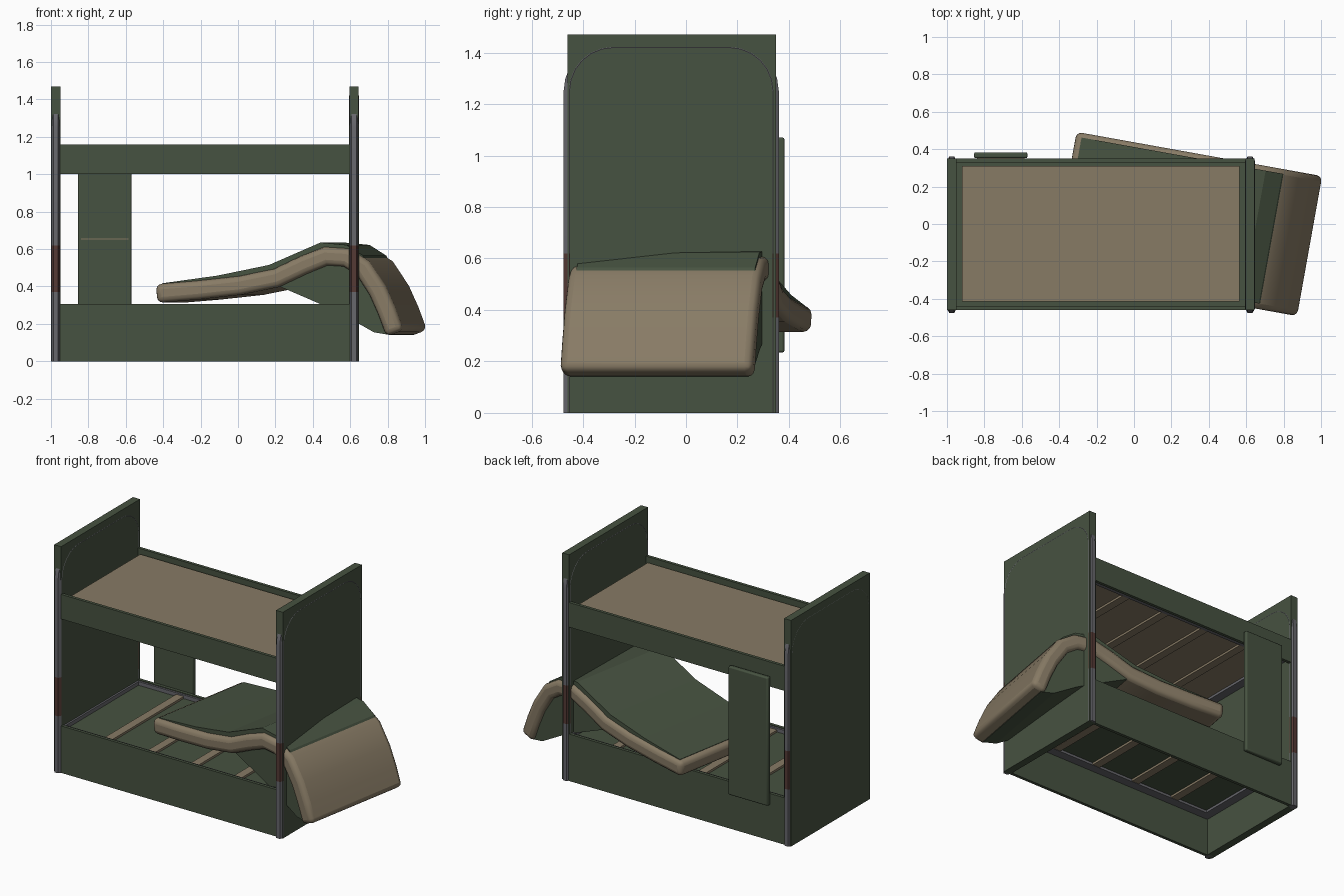
import bpy, bmesh, math
from mathutils import Matrix, Vector

if "Cube" in bpy.data.objects:
    bpy.data.objects.remove(bpy.data.objects["Cube"])


def mat(name, r, g, b):
    m = bpy.data.materials.new(name)
    m.diffuse_color = (r, g, b, 1)
    m.use_nodes = True
    m.node_tree.nodes["Principled BSDF"].inputs["Base Color"].default_value = m.diffuse_color
    return m


GREEN = mat("army_green", .062, .085, .052)
TAN = mat("canvas_tan", .245, .197, .13)
GREY = mat("steel_grey", .135, .135, .15)
RUST = mat("rust_red", .09, .042, .036)


def finish(ob, material, bevel=0, segments=2):
    ob.data.materials.append(material)
    if bevel:
        b = ob.modifiers.new("bevel", 'BEVEL')
        b.width, b.segments = bevel, segments
        b.limit_method, b.angle_limit = 'ANGLE', math.radians(50)
    return ob


def new_object(name, bm):
    bmesh.ops.recalc_face_normals(bm, faces=bm.faces)
    me = bpy.data.meshes.new(name)
    bm.to_mesh(me)
    bm.free()
    ob = bpy.data.objects.new(name, me)
    bpy.context.collection.objects.link(ob)
    return ob


def box(name, x, y, z, material, bevel=0):
    bm = bmesh.new()
    bmesh.ops.create_cube(bm, size=1)
    size = Vector((x[1] - x[0], y[1] - y[0], z[1] - z[0]))
    mid = Vector((x[0] + x[1], y[0] + y[1], z[0] + z[1])) / 2
    bmesh.ops.transform(bm, verts=bm.verts,
                        matrix=Matrix.Translation(mid) @ Matrix.Diagonal((*size, 1)))
    return finish(new_object(name, bm), material, bevel)


def smooth(ob, angle):
    bpy.ops.object.select_all(action='DESELECT')
    bpy.context.view_layer.objects.active = ob
    ob.select_set(True)
    bpy.ops.object.shade_smooth_by_angle(angle=math.radians(angle))


# End panels
box("left_end_panel", (-1, -.95), (-.46, .35), (0, 1.47), GREEN)
box("right_end_panel", (.596, .645), (-.46, .35), (0, 1.47), GREEN)


# Bent tube hoops let into the end panels, rusted part way up
def hoop(name, x):
    y0, y1, top, r = -.453, .338, 1.42, .17
    pts = [(y0, z) for z in (0, .37, .62)]
    for cy, start in ((y0 + r, 180), (y1 - r, 90)):
        for i in range(7):
            a = math.radians(start - 15 * i)
            pts.append((cy + r * math.cos(a), top - r + r * math.sin(a)))
    pts += [(y1, z) for z in (.62, .37, 0)]
    cu = bpy.data.curves.new(name, 'CURVE')
    cu.dimensions = '3D'
    cu.bevel_depth, cu.bevel_resolution, cu.use_fill_caps = .026, 1, True
    sp = cu.splines.new('POLY')
    sp.points.add(len(pts) - 1)
    for p, (y, z) in zip(sp.points, pts):
        p.co = (x, y, z, 1)
    ob = bpy.data.objects.new(name, cu)
    bpy.context.collection.objects.link(ob)
    bpy.ops.object.select_all(action='DESELECT')
    bpy.context.view_layer.objects.active = ob
    ob.select_set(True)
    bpy.ops.object.convert(target='MESH')
    ob = bpy.context.view_layer.objects.active
    ob.data.materials.clear()
    ob.data.materials.append(GREY)
    ob.data.materials.append(RUST)
    for f in ob.data.polygons:
        f.material_index = 1 if .38 < f.center.z < .61 else 0
    smooth(ob, 40)


hoop("left_hoop", -.9745)
hoop("right_hoop", .6205)


# Rectangular frame of four flat bars inside the rails
def frame(name, width, z):
    x0, x1, y0, y1 = -.952, .598, -.441, .331
    box(name + "_front", (x0, x1), (y0, y0 + width), z, GREY)
    box(name + "_back", (x0, x1), (y1 - width, y1), z, GREY)
    box(name + "_left", (x0, x0 + width), (y0 + width, y1 - width), z, GREY)
    box(name + "_right", (x1 - width, x1), (y0 + width, y1 - width), z, GREY)


# One bunk: side rails, angle-iron frame, deck and cross slats
def bunk(name, z0, z1, deck_z, deck_material):
    X = (-.955, .60)
    box(name + "_front_rail", X, (-.46, -.44), (z0, z1), GREEN)
    box(name + "_back_rail", X, (.33, .35), (z0, z1), GREEN)
    frame(name + "_frame_lip", .06, (deck_z - .022, deck_z - .006))
    frame(name + "_frame_rim", .014, (deck_z - .006, deck_z + .03))
    box(name + "_deck", (-.938, .584), (-.427, .317), (deck_z - .006, deck_z + .006), deck_material)
    for i in range(4):
        x = -.64 + .31 * i
        box(f"{name}_slat_{i + 1}", (x - .027, x + .027), (-.427, .317),
            (deck_z - .02, deck_z + .02), TAN)


bunk("lower", 0, .305, .27, GREEN)
bunk("upper", 1.0, 1.16, 1.05, TAN)

# Upper mattress with its green surround
box("upper_surround", (-.952, .598), (-.44, .33), (1.085, 1.105), GREEN)
box("upper_mattress", (-.92, .565), (-.415, .31), (1.07, 1.135), TAN)

# Board on the back, with a thin worn seam on its inner face
smooth(box("back_board", (-.855, -.57), (.352, .383), (.235, 1.07), GREEN, .008), 40)
box("back_board_seam", (-.84, -.585), (.35, .354), (.652, .656), TAN)

# Bent lower mattress, lying askew through the right end
ASKEW = Matrix.Translation((-.44, -.256, 0)) @ Matrix.Rotation(math.radians(-10.2), 4, 'Z')


# Thick sheet between an upper and a lower line of equal point count
def slab(name, upper, lower, v0, v1, material, bevel=0, segments=2):
    bm = bmesh.new()
    rings = []
    for a, b in zip(upper, lower):
        rings.append([bm.verts.new(ASKEW @ Vector((p[0], v, p[1])))
                      for p, v in ((a, v0), (a, v1), (b, v1), (b, v0))])
    for r, s in zip(rings, rings[1:]):
        for i in range(4):
            j = (i + 1) % 4
            bm.faces.new((r[i], r[j], s[j], s[i]))
    bm.faces.new(rings[0])
    bm.faces.new(rings[-1])
    return finish(new_object(name, bm), material, bevel, segments)


centre = [(.0, .362), (.22, .380), (.45, .405), (.65, .445), (.80, .515), (.92, .562),
          (1.03, .555), (1.12, .50), (1.20, .38), (1.25, .27), (1.295, .15)]
upper, lower = [], []
for i, p in enumerate(centre):
    a = Vector(centre[max(i - 1, 0)])
    b = Vector(centre[min(i + 1, len(centre) - 1)])
    d = (b - a).normalized()
    nrm = Vector((-d.y, d.x)) * .05
    upper.append(tuple(Vector(p) + nrm))
    lower.append(tuple(Vector(p) - nrm))
smooth(slab("lower_mattress", upper, lower, 0, .76, TAN, .03, 3), 50)

# Green cover: top sheet over the bend and loose cloth hanging under it
cover_top = [(.03, .417), (.33, .458), (.61, .515), (.89, .635), (1.03, .622), (1.12, .565), (1.2, .42), (1.28, .17)]
cover_base = [(.03, .37), (.33, .385), (.62, .42), (.88, .31), (1.02, .245), (1.1, .2), (1.18, .155), (1.27, .14)]
slab("lower_cover", cover_top, cover_base, .03, .735, GREEN)
